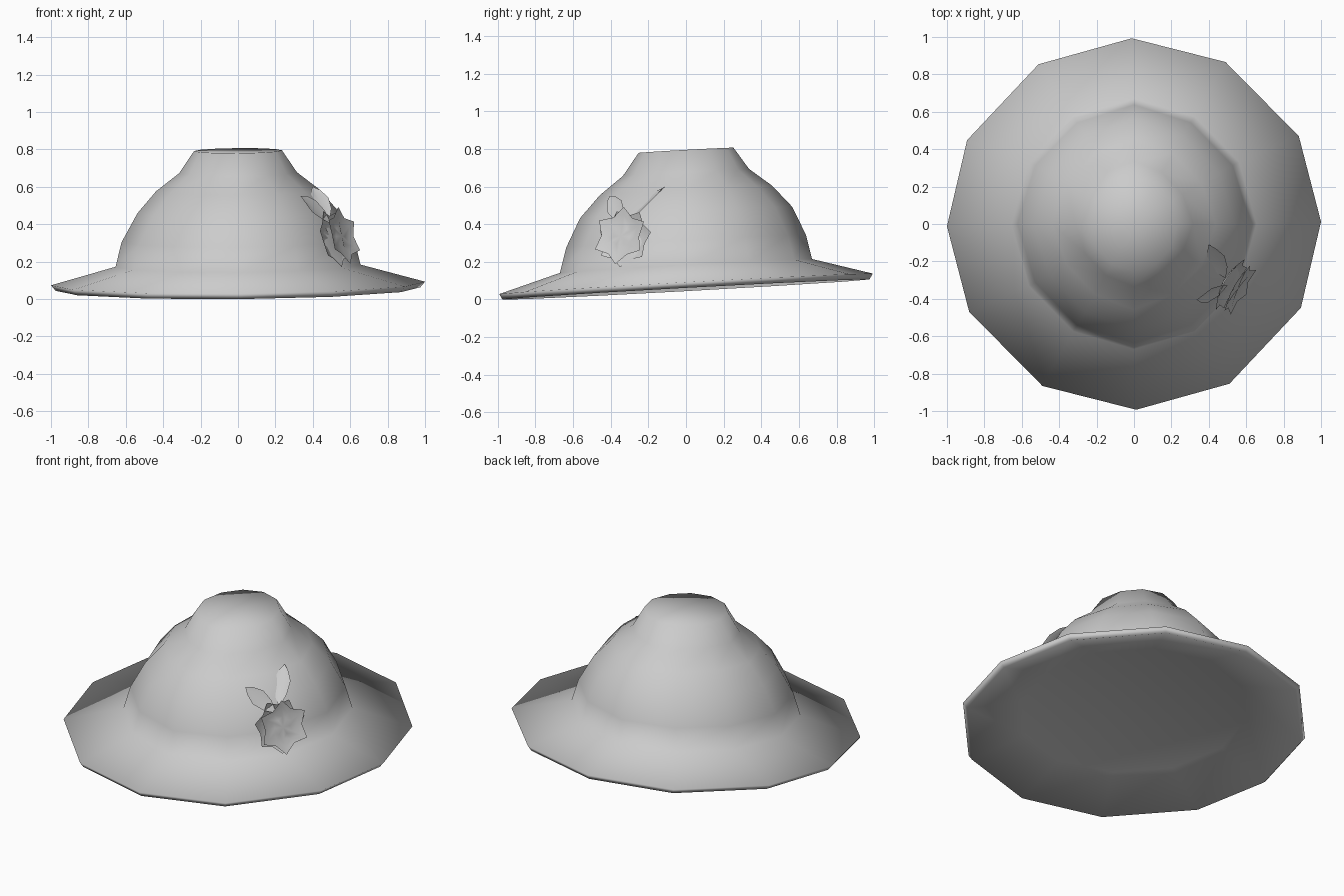
import bpy, bmesh, math
from mathutils import Vector, Matrix

if "Cube" in bpy.data.objects:
    bpy.data.objects.remove(bpy.data.objects["Cube"])

SIDES = 12


def make_object(name, verts, faces, matrix=Matrix()):
    mesh = bpy.data.meshes.new(name)
    mesh.from_pydata([matrix @ Vector(v) for v in verts], [], faces)
    bm = bmesh.new()
    bm.from_mesh(mesh)
    bmesh.ops.recalc_face_normals(bm, faces=bm.faces)
    bm.to_mesh(mesh)
    bm.free()
    mesh.shade_smooth()
    obj = bpy.data.objects.new(name, mesh)
    bpy.context.collection.objects.link(obj)
    return obj


def lathe(rings, n, top=None, bottom=None):
    """Rings are lists of n points; optional pole points close the ends."""
    verts = [p for ring in rings for p in ring]
    faces = []
    for k in range(len(rings) - 1):
        for i in range(n):
            j = (i + 1) % n
            faces.append((k * n + i, k * n + j, (k + 1) * n + j, (k + 1) * n + i))
    for pole, base in ((bottom, 0), (top, (len(rings) - 1) * n)):
        if pole is not None:
            verts.append(pole)
            c = len(verts) - 1
            faces += [(base + i, base + (i + 1) % n, c) for i in range(n)]
    return verts, faces


# Hat body: hollowed brim and crown in one twelve-sided turned shape, tipped forward
# Each row: x radius, y radius, height, scale of the diagonal corners
profile = [(0.65, 0.66, 0.15, 1), (0.975, 0.975, 0.053, 1), (1.0, 0.993, 0.083, 1),
           (0.655, 0.67, 0.178, 0.99), (0.622, 0.637, 0.31, 0.98),
           (0.538, 0.563, 0.463, 0.97), (0.438, 0.457, 0.58, 0.95),
           (0.315, 0.335, 0.675, 0.95), (0.235, 0.252, 0.793, 0.99)]
rings = []
for rx, ry, z, diagonal in profile:
    ring = []
    for i in range(SIDES):
        a = 2 * math.pi * i / SIDES
        if rx > 0.9:  # brim corners sit a little closer to the sides
            a += 0.012 - 0.05 * math.sin(2 * a) * (i % 6 in (1, 5))
        s = 1 if i % 3 == 0 else diagonal
        x, y = rx * s * math.cos(a), ry * s * math.sin(a)
        ring.append((x, y, z + 0.055 * y + 0.009 * x))
    rings.append(ring)
v, f = lathe(rings, SIDES, top=(0, 0, 0.793), bottom=(0, 0, 0.16))
make_object("hat", v, f)

# Flower frame: local z points out of the crown, local y points up its slope
out = Vector((0.84, -0.47, 0.25)).normalized()
side = Vector((0, 0, 1)).cross(out).normalized()
up = out.cross(side)
frame = Matrix((side, up, out)).transposed().to_4x4()
frame.translation = (0.535, -0.335, 0.33)


def petal_ring(name, points, tip, notch, profile, turn):
    """Star-edged layer of pointed petals; profile rows are scale, height."""
    n = points * 2
    rings = []
    for scale, h in profile:
        ring = []
        for i in range(n):
            a = math.pi * i / points + turn
            r = (tip if i % 2 == 0 else notch) * scale
            ring.append((r * math.cos(a), r * math.sin(a), h - 0.01 * (i % 2)))
        rings.append(ring)
    v, f = lathe(rings, n, bottom=(0, 0, profile[0][1]))
    return make_object(name, v, f, frame)


petal_ring("back_petals", 7, 0.16, 0.125, [(0.45, -0.045), (0.8, -0.03), (1, -0.015)], 0.2)
petal_ring("front_petals", 6, 0.158, 0.115, [(0.4, 0.025), (0.75, 0.03), (1, 0.04)], 0.5)


# Leaves: folded pointed blades rising from behind the flower
def leaf(name, base, tip, normal, width):
    base, tip = Vector(base), Vector(tip)
    axis = tip - base
    across = axis.cross(Vector(normal)).normalized()
    lift = Vector(normal).normalized() * 0.01
    verts = [base]
    for t, w in ((0.3, 0.75), (0.6, 1.0), (0.85, 0.55)):
        mid = base + axis * t
        verts += [mid + across * width * w + lift, mid, mid - across * width * w + lift]
    verts.append(tip)
    faces = [(0, 1, 2), (0, 2, 3), (1, 4, 5, 2), (2, 5, 6, 3),
             (4, 7, 8, 5), (5, 8, 9, 6), (7, 10, 8), (8, 10, 9)]
    make_object(name, verts, faces)


leaf("left_leaf", (0.50, -0.33, 0.40), (0.335, -0.405, 0.55), (0.45, -0.6, 0.6), 0.05)
leaf("upper_leaf", (0.49, -0.29, 0.42), (0.40, -0.11, 0.60), (0.2, -0.7, 0.7), 0.05)
